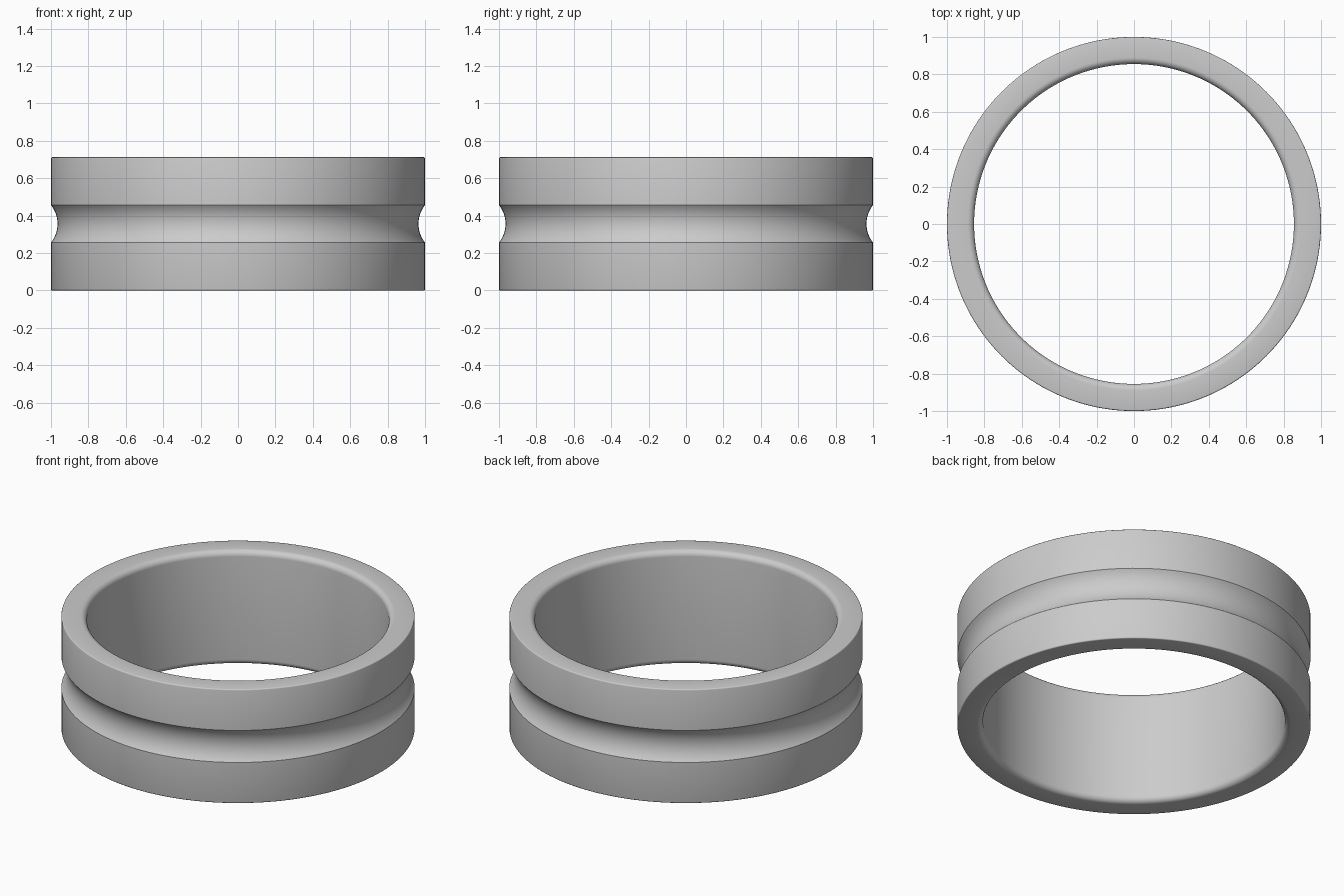
import bpy
import bmesh
from math import sin, cos, pi, asin, radians

cube = bpy.data.objects.get("Cube")
if cube:
    bpy.data.objects.remove(cube, do_unlink=True)

HEIGHT, OUTER, INNER = 0.712, 1.0, 0.855
INNER_FILLET, OUTER_FILLET = 0.035, 0.007
GROOVE_HALF, GROOVE_DEPTH = 0.1, 0.035
SEGMENTS = 160


def arc(cx, cz, radius, start, end, steps):
    """Points (radius, height) along an arc of the cross-section."""
    angles = [start + (end - start) * i / steps for i in range(steps + 1)]
    return [(cx + radius * cos(a), cz + radius * sin(a)) for a in angles]


# Cross-section: rounded corners and a concave groove round the middle
mid = HEIGHT / 2
ri, ro = INNER_FILLET, OUTER_FILLET
groove_radius = (GROOVE_HALF ** 2 + GROOVE_DEPTH ** 2) / (2 * GROOVE_DEPTH)
groove_x = OUTER - GROOVE_DEPTH + groove_radius
sweep = asin(GROOVE_HALF / groove_radius)

profile = (
    arc(INNER + ri, ri, ri, pi, 1.5 * pi, 8)
    + arc(OUTER - ro, ro, ro, -pi / 2, 0, 3)
    + arc(groove_x, mid, groove_radius, pi + sweep, pi - sweep, 16)
    + arc(OUTER - ro, HEIGHT - ro, ro, 0, pi / 2, 3)
    + arc(INNER + ri, HEIGHT - ri, ri, pi / 2, pi, 8)
)

# Revolve the closed cross-section into a ring
bm = bmesh.new()
verts = [bm.verts.new((r, 0, z)) for r, z in profile]
edges = [bm.edges.new((v, verts[i - 1])) for i, v in enumerate(verts)]
bmesh.ops.spin(bm, geom=verts + edges, cent=(0, 0, 0), axis=(0, 0, 1),
               angle=2 * pi, steps=SEGMENTS, use_duplicate=False)
bmesh.ops.remove_doubles(bm, verts=bm.verts, dist=0.0001)
bmesh.ops.recalc_face_normals(bm, faces=bm.faces)
mesh = bpy.data.meshes.new("grooved_ring")
bm.to_mesh(mesh)
bm.free()

ring = bpy.data.objects.new("grooved_ring", mesh)
bpy.context.collection.objects.link(ring)

# Single plain grey material
grey = bpy.data.materials.new("light grey")
grey.use_nodes = True
colour = (0.6, 0.6, 0.6, 1)
grey.diffuse_color = colour
for node in grey.node_tree.nodes:
    if node.type == 'BSDF_PRINCIPLED':
        node.inputs["Base Color"].default_value = colour
mesh.materials.append(grey)

# Smooth surfaces with crisp groove edges
bpy.ops.object.select_all(action='DESELECT')
ring.select_set(True)
bpy.context.view_layer.objects.active = ring
bpy.ops.object.shade_smooth_by_angle(angle=radians(32))
